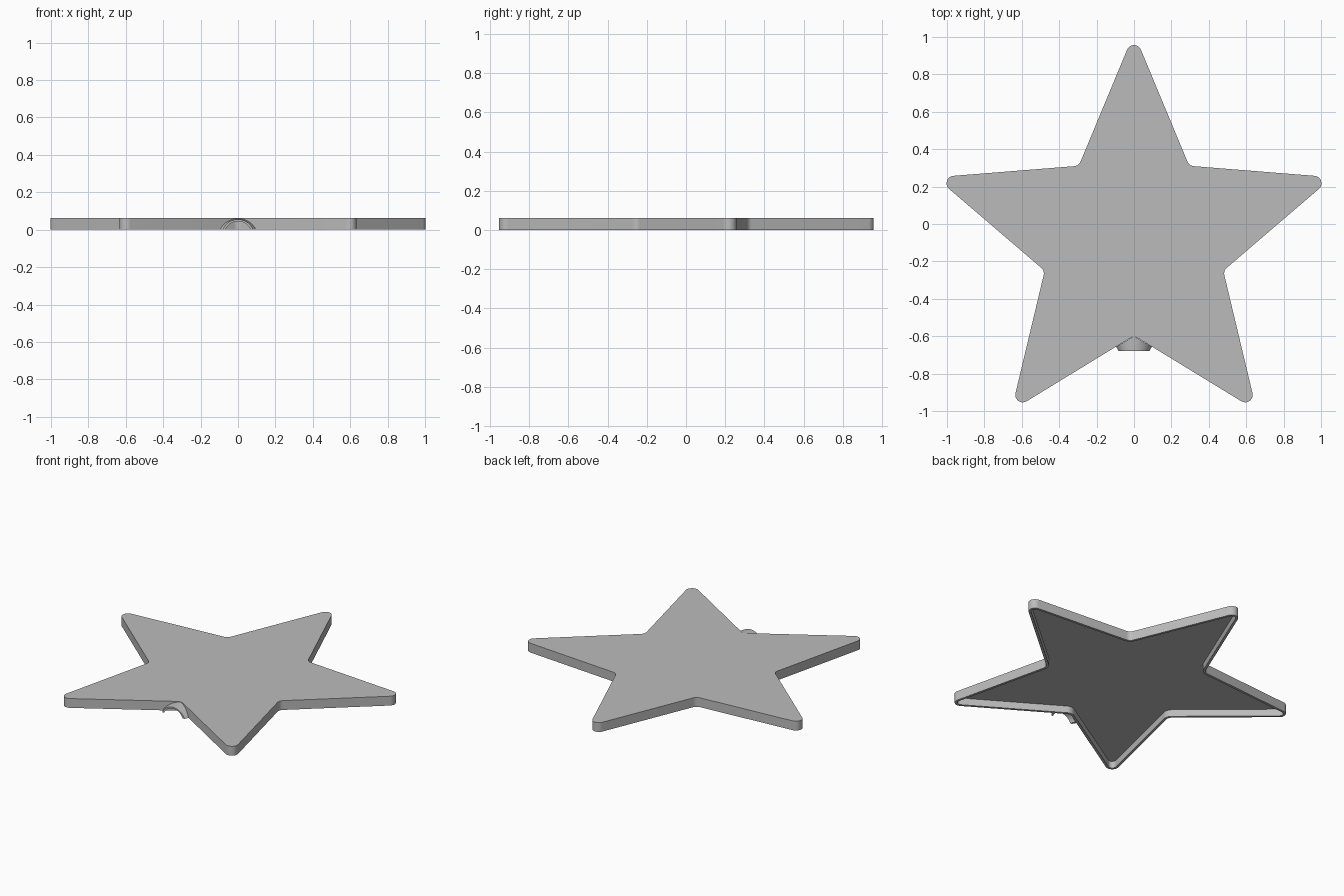
import bpy, bmesh, math
from mathutils import Vector

if "Cube" in bpy.data.objects:
    bpy.data.objects.remove(bpy.data.objects["Cube"])

grey = bpy.data.materials.new("plain grey")
grey.use_nodes = True
colour = (0.5, 0.5, 0.5, 1)
grey.diffuse_color = colour
grey.node_tree.nodes["Principled BSDF"].inputs["Base Color"].default_value = colour

HEIGHT, CEILING, WALL = 0.062, 0.046, 0.016
CENTRE_Y = -0.095
APEX, NOTCH, ROUND = 1.116, 0.502, 0.04   # sharp star radii and corner rounding
STEP = math.pi / 5
TIP = math.atan2(NOTCH * math.sin(STEP), APEX - NOTCH * math.cos(STEP))


def make_object(name, bm):
    bmesh.ops.recalc_face_normals(bm, faces=bm.faces[:])
    mesh = bpy.data.meshes.new(name)
    bm.to_mesh(mesh)
    bm.free()
    mesh.materials.append(grey)
    ob = bpy.data.objects.new(name, mesh)
    bpy.context.collection.objects.link(ob)
    bpy.ops.object.select_all(action="DESELECT")
    ob.select_set(True)
    bpy.context.view_layer.objects.active = ob
    bpy.ops.object.shade_smooth_by_angle()
    return ob


def bridge(bm, a, b, closed=True):
    n = len(a)
    for i in range(n if closed else n - 1):
        j = (i + 1) % n
        bm.faces.new((a[i], a[j], b[j], b[i]))


def star_outline(inset):
    """Rounded star, moved inwards by inset."""
    points = []
    for k in range(10):
        axis = math.pi / 2 + k * STEP
        if k % 2 == 0:    # rounded tip
            dist, radius = APEX - ROUND / math.sin(TIP), ROUND - inset
            span, facing = math.pi / 2 - TIP, 0
        else:             # rounded notch
            half = TIP + STEP
            dist, radius = NOTCH + ROUND / math.sin(half), ROUND + inset
            span, facing = half - math.pi / 2, math.pi
        for i in range(11):
            a = axis + facing + span * (i / 5 - 1)
            points.append((dist * math.cos(axis) + radius * math.cos(a),
                           CENTRE_Y + dist * math.sin(axis) + radius * math.sin(a)))
    return points


# Star shell: closed on top, hollow underneath
bm = bmesh.new()
rings = [[bm.verts.new((x, y, z)) for x, y in star_outline(inset)]
         for inset, z in ((0, HEIGHT), (0, 0), (WALL, 0), (WALL, CEILING))]
for upper, lower in zip(rings, rings[1:]):
    bridge(bm, upper, lower)
bm.faces.new(rings[0])
bm.faces.new(rings[-1])
make_object("star_shell", bm)


def arch(width, height, front):
    """Shallow arc; the back end follows the notch of the star."""
    radius = (width ** 2 + height ** 2) / (2 * height)
    reach = math.atan2(width, radius - height)
    points = []
    for i in range(25):
        a = reach * (i / 12 - 1)
        x = radius * math.sin(a)
        y = -0.68 if front else -0.6 - 0.59 * abs(x)
        points.append(Vector((x, y, max(0, radius * math.cos(a) - radius + height))))
    return points


# Flared half tube in the front notch
bm = bmesh.new()
rings = [[bm.verts.new(p) for p in arch(w, h, f)]
         for w, h, f in ((0.096, 0.06, False), (0.081, 0.055, True),
                         (0.068, 0.045, True), (0.083, 0.05, False))]
for k in range(4):
    bridge(bm, rings[k], rings[(k + 1) % 4], closed=False)
for end in (0, -1):
    bm.faces.new([ring[end] for ring in rings])
make_object("notch_arch", bm)
